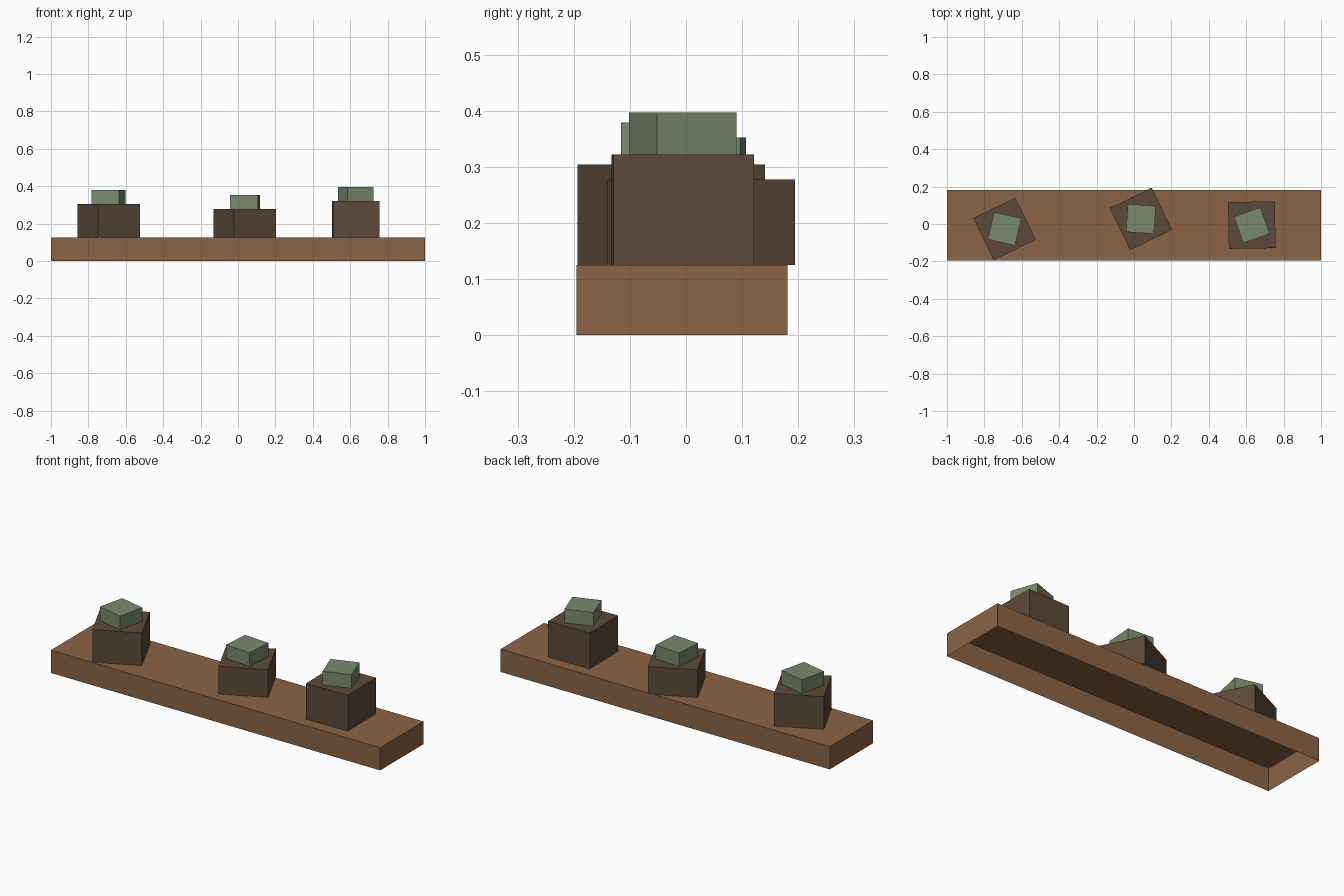
import bpy
import bmesh
from math import radians
from mathutils import Matrix

cube = bpy.data.objects.get("Cube")
if cube:
    bpy.data.objects.remove(cube, do_unlink=True)


def make_material(name, hex_colour):
    """Flat material from an sRGB hex colour."""
    srgb = [int(hex_colour[i:i + 2], 16) / 255 for i in (0, 2, 4)]
    rgba = [((c + 0.055) / 1.055) ** 2.4 for c in srgb] + [1]
    mat = bpy.data.materials.new(name)
    mat.use_nodes = True
    mat.diffuse_color = rgba
    mat.node_tree.nodes["Principled BSDF"].inputs["Base Color"].default_value = rgba
    return mat


def open_box(name, size, base_centre, angle, mat):
    """Thin-walled box without a floor, turned about z."""
    bm = bmesh.new()
    bmesh.ops.create_cube(bm, size=1)
    floor = [f for f in bm.faces if f.normal.z < -0.5]
    bmesh.ops.delete(bm, geom=floor, context='FACES_ONLY')
    x, y, z = base_centre
    bm.transform(Matrix.Translation((x, y, z + size[2] / 2))
                 @ Matrix.Rotation(radians(angle), 4, 'Z')
                 @ Matrix.Diagonal((*size, 1)))
    mesh = bpy.data.meshes.new(name)
    bm.to_mesh(mesh)
    bm.free()
    mesh.materials.append(mat)
    obj = bpy.data.objects.new(name, mesh)
    bpy.context.collection.objects.link(obj)


wood = make_material("wood_brown", "8b6445")
dark = make_material("dark_brown", "5c4a3a")
green = make_material("sage_green", "7a8a6c")

# Long plank
PLANK_TOP = 0.125
open_box("plank", (2, 0.376, PLANK_TOP), (0, -0.007, 0), 0, wood)

# Pots with plants: name, centre x, centre y, pot height, pot turn, plant turn
for side, x, y, height, pot_turn, plant_turn in (
        ("right", -0.692, -0.026, 0.179, 26, -13),
        ("middle", 0.037, 0.027, 0.152, 26, -4),
        ("left", 0.63, -0.006, 0.197, 1, 19.5)):
    open_box(side + "_pot", (0.25, 0.25, height), (x, y, PLANK_TOP), pot_turn, dark)
    open_box(side + "_plant", (0.15, 0.15, 0.075), (x, y, PLANK_TOP + height), plant_turn, green)
